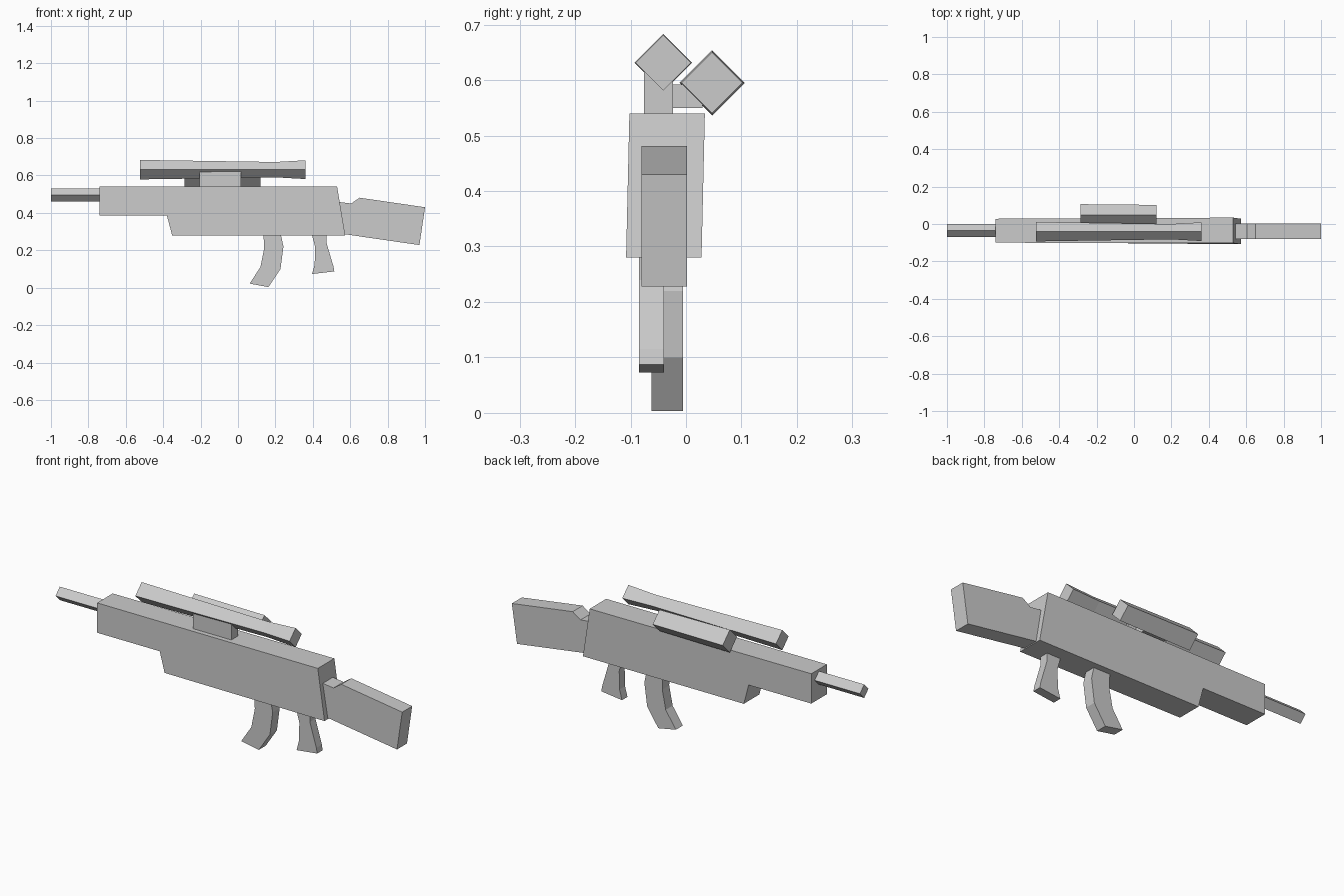
import bpy, bmesh

if "Cube" in bpy.data.objects:
    bpy.data.objects.remove(bpy.data.objects["Cube"])


def finish(name, bm):
    bmesh.ops.recalc_face_normals(bm, faces=bm.faces)
    mesh = bpy.data.meshes.new(name)
    bm.to_mesh(mesh)
    bm.free()
    obj = bpy.data.objects.new(name, mesh)
    bpy.context.collection.objects.link(obj)
    return obj


def skin(name, rings):
    """Closed skin through rings of equal vertex count."""
    bm = bmesh.new()
    loops = [[bm.verts.new(p) for p in ring] for ring in rings]
    n = len(loops[0])
    for a, b in zip(loops, loops[1:]):
        for i in range(n):
            j = (i + 1) % n
            bm.faces.new((a[i], a[j], b[j], b[i]))
    bm.faces.new(loops[0])
    bm.faces.new(loops[-1])
    return finish(name, bm)


def slab(name, profile, y0, y1):
    """Side profile (x, z) extruded across y."""
    return skin(name, [[(x, y, z) for x, z in profile] for y in (y0, y1)])


def diamond_bar(name, y, z, sections):
    """Four-sided bar along x; sections are (x, half-diagonal)."""
    return skin(name, [[(x, y + r, z), (x, y, z + r), (x, y - r, z), (x, y, z - r)]
                       for x, r in sections])


# Main receiver, slightly tapered in width
body = [(-0.74, 0.54), (0.53, 0.54), (0.573, 0.28), (-0.352, 0.28), (-0.38, 0.385), (-0.74, 0.385)]
front_y = [-0.1, -0.102, -0.108, -0.1, -0.1, -0.1]
back_y = [0.028, 0.034, 0.028, 0.028, 0.028, 0.028]
skin("receiver", [[(x, y, z) for (x, z), y in zip(body, ys)] for ys in (front_y, back_y)])

# Barrel
diamond_bar("barrel", -0.035, 0.495, [(-1.0, 0.035), (-0.72, 0.035)])

# Shoulder stock
slab("stock", [(0.54, 0.458), (0.605, 0.45), (0.65, 0.481), (1.0, 0.43), (0.97, 0.228),
               (0.57, 0.286)], -0.08, 0.002)

# Curved magazine
slab("magazine", [(0.136, 0.29), (0.14, 0.21), (0.12, 0.11), (0.062, 0.022), (0.163, 0.003),
                  (0.227, 0.1), (0.243, 0.22), (0.228, 0.29)], -0.062, -0.005)

# Pistol grip
slab("grip", [(0.393, 0.29), (0.412, 0.22), (0.41, 0.125), (0.396, 0.073), (0.515, 0.087),
              (0.51, 0.115), (0.473, 0.24), (0.473, 0.29)], -0.085, -0.04)

# Main scope, waisted toward the eyepiece
diamond_bar("scope", -0.041, 0.631, [(-0.525, 0.052), (0.0, 0.044), (0.2, 0.041), (0.36, 0.05)])

# Secondary side tube
diamond_bar("side_tube", 0.047, 0.595, [(-0.285, 0.059), (0.12, 0.055)])

# Mount block and arm carrying the side tube
slab("scope_mount", [(-0.205, 0.53), (0.015, 0.53), (0.015, 0.622), (-0.205, 0.622)], -0.076, -0.023)
slab("tube_arm", [(-0.16, 0.55), (-0.03, 0.55), (-0.03, 0.592), (-0.16, 0.592)], -0.03, 0.03)
